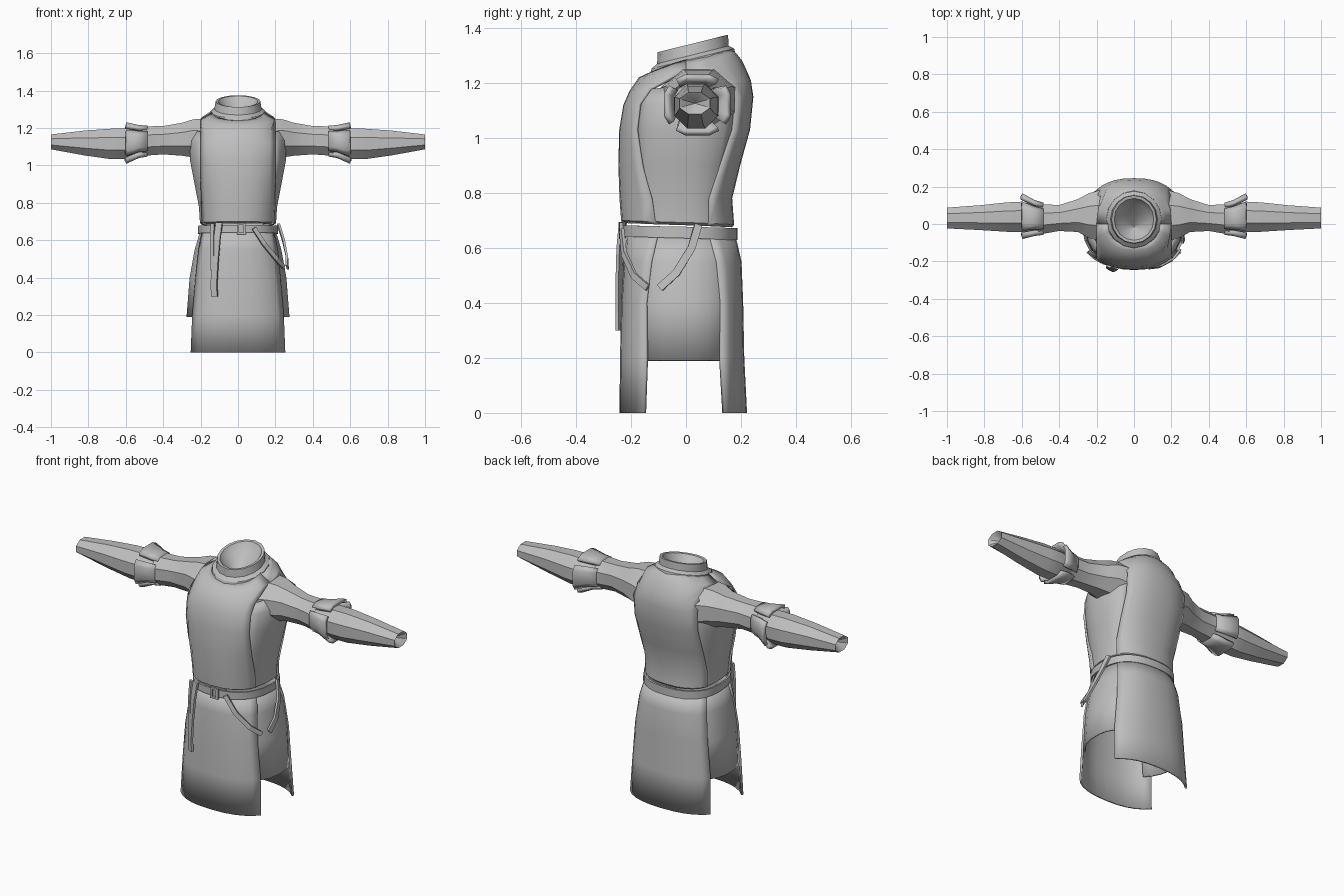
import bpy, math
from mathutils import Vector

cloth = bpy.data.materials.new("grey cloth")
cloth.diffuse_color = (0.52, 0.52, 0.52, 1)


def make(name, verts, faces, thick=0, mirror=False, angle=30):
    me = bpy.data.meshes.new(name)
    me.from_pydata(verts, [], faces)
    me.materials.append(cloth)
    ob = bpy.data.objects.new(name, me)
    bpy.context.collection.objects.link(ob)
    bpy.context.view_layer.objects.active = ob
    ob.select_set(True)
    bpy.ops.object.shade_smooth_by_angle(angle=math.radians(angle))
    ob.select_set(False)
    if thick:
        m = ob.modifiers.new("thickness", 'SOLIDIFY')
        m.thickness, m.offset = thick, -1
    if mirror:
        ob.modifiers.new("mirror", 'MIRROR')
    return ob


def grid(name, rows, closed=False, **kw):
    """Skin a list of equally long point rows."""
    n = len(rows[0])
    verts = [p for r in rows for p in r]
    faces = [(j * n + i, j * n + (i + 1) % n, (j + 1) * n + (i + 1) % n, (j + 1) * n + i)
             for j in range(len(rows) - 1) for i in range(n if closed else n - 1)]
    return make(name, verts, faces, **kw)


def point(t, w, yf, yb, zf, zb, n=2.4, k=1.0):
    """Point on a rounded body outline; t = 0 is the front, t = pi the back."""
    s, c = math.sin(t), math.cos(t)
    x = w * math.copysign(abs(s) ** (2 / n), s)
    y = (yf if c > 0 else yb) * abs(c) ** (2 / n)
    return (k * x, k * y, zf + (zb - zf) * (1 - c) / 2)


def panel(name, rows, back=False, seg=10, thick=0.012):
    """Front or back cloth panel; the last value of a row is its half width."""
    out = []
    for *r, xe in rows:
        te = math.asin(min(1, xe / r[0]) ** 1.2)
        mid = math.pi if back else 0
        out.append([point(mid + te * (2 * i / seg - 1), *r) for i in range(seg + 1)])
    return grid(name, out, thick=thick)


def side(name, rows, t0, t1, k, thick=0.01, seg=7):
    out = [[point(math.radians(t0 + (t1 - t0) * i / seg), *r[:5], k=k)
            for i in range(seg + 1)] for r in rows]
    return grid(name, out, thick=thick, mirror=True)


# Upper tunic: half width, front y, back y, front z, back z, panel edge x
chest = [
    (0.198, -0.218, 0.168, 0.69, 0.675, 0.185),
    (0.212, -0.236, 0.175, 0.70, 0.685, 0.195),
    (0.218, -0.242, 0.168, 0.78, 0.78, 0.197),
    (0.242, -0.246, 0.197, 0.90, 0.90, 0.200),
    (0.268, -0.243, 0.233, 1.03, 1.03, 0.200),
    (0.268, -0.228, 0.245, 1.12, 1.15, 0.200),
    (0.238, -0.206, 0.236, 1.17, 1.21, 0.200),
    (0.200, -0.172, 0.205, 1.22, 1.28, 0.200),
    (0.165, -0.140, 0.185, 1.235, 1.305, 0.200),
    (0.140, -0.115, 0.165, 1.245, 1.325, 0.200),
]
panel("tunic_front", chest)
panel("tunic_back", chest, back=True)
side("tunic_side", chest[:7], 42, 138, 0.965)

# Skirt panels, long front and back with shorter sides
skirt = [
    (0.300, -0.242, 0.222, 0.0, 0.0, 0.253),
    (0.285, -0.240, 0.212, 0.20, 0.20, 0.245),
    (0.268, -0.236, 0.208, 0.40, 0.40, 0.228),
    (0.240, -0.226, 0.202, 0.55, 0.55, 0.212),
    (0.208, -0.214, 0.180, 0.66, 0.645, 0.192),
]
panel("skirt_front", skirt)
panel("skirt_back", skirt, back=True)
flank = [(0.285, -0.235, 0.208, 0.19, 0.19)] + skirt[2:]
side("skirt_side", flank, 45, 136, 0.97)

# Standing collar with folded lip and hollow neck
collar = [(0.150, 0.155, 1.235, 1.305), (0.147, 0.150, 1.252, 1.325),
          (0.126, 0.130, 1.270, 1.335), (0.120, 0.128, 1.312, 1.375),
          (0.106, 0.112, 1.312, 1.372), (0.085, 0.09, 1.285, 1.33),
          (0.002, 0.002, 1.235, 1.235)]
grid("collar", [[(x, y + 0.025 - (0.04 if w < 0.01 else 0), z) for x, y, z in
                 (point(2 * math.pi * i / 16, w, -d, d, zf, zb, 2) for i in range(16))]
                for w, d, zf, zb in collar], closed=True)

# Belt
belt = [(0.206, -0.220, 0.175, 0.642, 0.628), (0.214, -0.231, 0.187, 0.642, 0.628),
        (0.214, -0.231, 0.187, 0.682, 0.672), (0.206, -0.220, 0.175, 0.682, 0.672)]
belt.append(belt[0])
grid("belt", [[point(2 * math.pi * i / 28, *r) for i in range(28)] for r in belt], closed=True)


def strap(name, path, width, thick=0.012):
    """Flat strip along a path, facing away from the body axis."""
    pts = [Vector(p) for p in path]
    rows = []
    for i, p in enumerate(pts):
        tan = (pts[min(i + 1, len(pts) - 1)] - pts[max(i - 1, 0)]).normalized()
        out = Vector((p.x, p.y, 0)).normalized()
        wide = tan.cross(out).normalized() * width / 2
        out = out * thick / 2
        rows.append([p - wide - out, p + wide - out, p + wide + out, p - wide + out])
    ob = grid(name, rows, closed=True)
    n = len(rows) * 4
    verts = [v.co.copy() for v in ob.data.vertices]
    faces = [tuple(f.vertices) for f in ob.data.polygons]
    faces += [(3, 2, 1, 0), (n - 4, n - 3, n - 2, n - 1)]
    ob.data.clear_geometry()
    ob.data.from_pydata(verts, [], faces)


# Hanging belt end, hip straps and buckle
strap("belt_end", [(-0.10, -0.232, 0.695), (-0.112, -0.240, 0.60), (-0.122, -0.243, 0.48),
                   (-0.128, -0.243, 0.37), (-0.126, -0.243, 0.30)], 0.036)
strap("belt_end_fold", [(-0.135, -0.226, 0.69), (-0.138, -0.234, 0.58), (-0.134, -0.238, 0.44)], 0.022)
strap("hip_strap_front", [(0.085, -0.234, 0.665), (0.14, -0.226, 0.58), (0.205, -0.19, 0.50),
                          (0.245, -0.14, 0.455)], 0.024)
strap("hip_strap_side", [(0.216, 0.045, 0.685), (0.243, 0.02, 0.60), (0.262, -0.035, 0.51),
                         (0.263, -0.095, 0.455)], 0.028)
for x in (0.0, 0.035):
    strap("buckle_bar", [(x, -0.236, 0.632), (x, -0.236, 0.692)], 0.012)
for z in (0.637, 0.687):
    strap("buckle_rail", [(-0.004, -0.236, z), (0.039, -0.236, z)], 0.01)


def ring(x, yc, zc, ry, rz, angles):
    return [(x, yc + ry * math.cos(a), zc + rz * math.sin(a)) for a in angles]


around = [math.radians(22.5 + 45 * i) for i in range(8)]

# Upper sleeves from shoulder to elbow
upper = [(0.17, 0.045, 1.135, 0.150, 0.125), (0.24, 0.045, 1.145, 0.130, 0.110),
         (0.30, 0.045, 1.140, 0.095, 0.095), (0.40, 0.032, 1.135, 0.075, 0.082),
         (0.51, 0.025, 1.130, 0.088, 0.085)]
grid("upper_sleeve", [ring(*r, around) for r in upper], closed=True, mirror=True)

# Four flared flaps at each elbow
for q in range(4):
    arc = [math.radians(90 * q + a) for a in (-37, -20, 20, 37)]
    rows = [(0.485, 0.028, 1.130, 0.092, 0.088), (0.53, 0.032, 1.128, 0.102, 0.094),
            (0.597, 0.042, 1.120, 0.130, 0.118)]
    grid("elbow_flap", [ring(*r, arc) for r in rows], thick=0.02, mirror=True)

# Forearm sleeves with hollow cuffs
fore = [(0.49, 0.030, 1.125, 0.066, 0.070), (0.60, 0.038, 1.115, 0.088, 0.088),
        (0.68, 0.037, 1.115, 0.085, 0.088), (0.82, 0.034, 1.120, 0.072, 0.072),
        (1.00, 0.032, 1.126, 0.060, 0.043), (0.995, 0.032, 1.126, 0.052, 0.036),
        (0.95, 0.032, 1.126, 0.001, 0.001)]
grid("forearm_sleeve", [ring(*r, around) for r in fore], closed=True, mirror=True)
